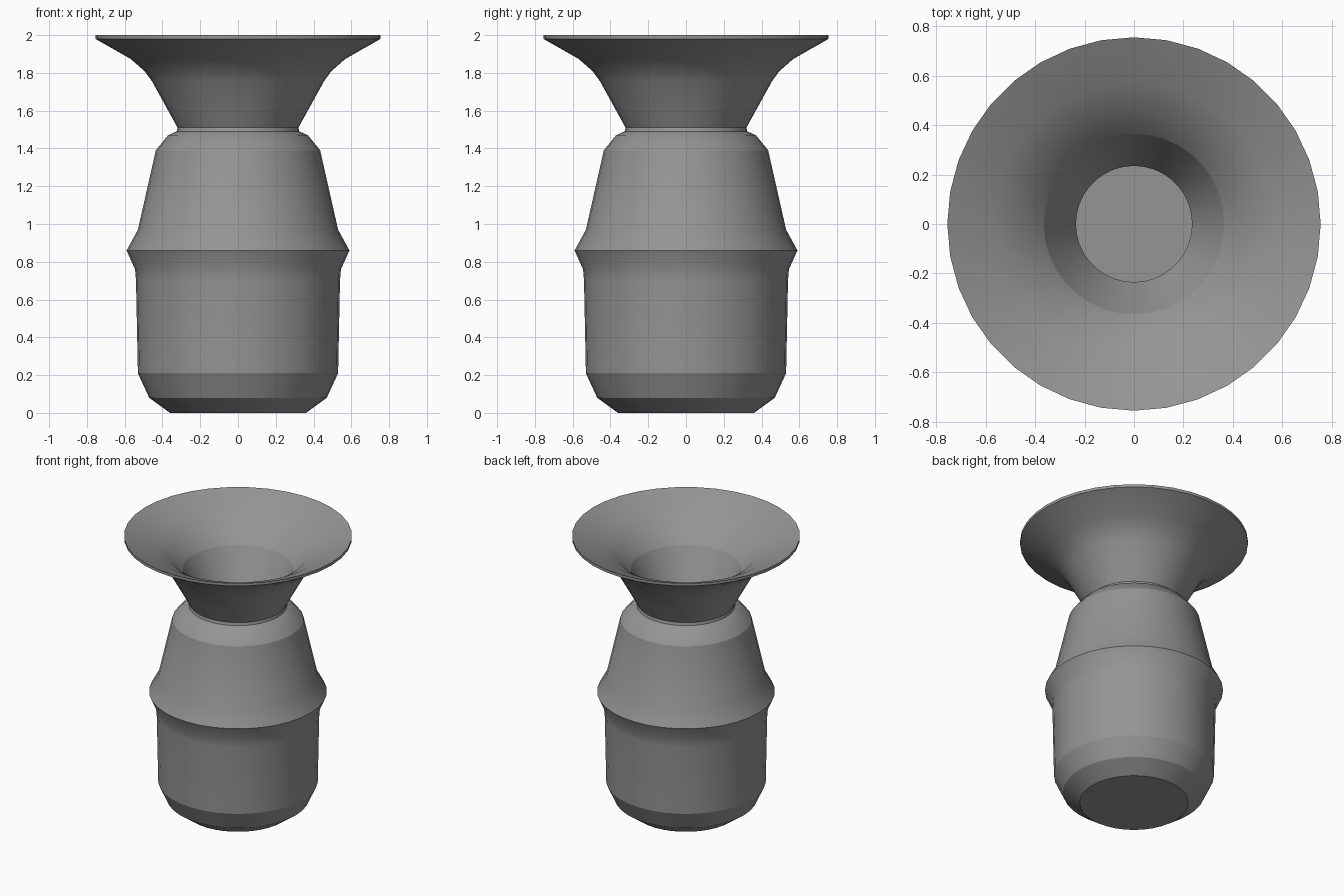
import bpy
import bmesh
from math import tau
from mathutils import Matrix

if "Cube" in bpy.data.objects:
    bpy.data.objects.remove(bpy.data.objects["Cube"])

SIDES = 36


def make_material(name, rgb):
    mat = bpy.data.materials.new(name)
    mat.use_nodes = True
    mat.diffuse_color = (*rgb, 1)
    mat.node_tree.nodes["Principled BSDF"].inputs["Base Color"].default_value = (*rgb, 1)
    return mat


def lathe(name, profile, material):
    """Spin (radius, height, sharp) points round z; the ends are capped flat."""
    bm = bmesh.new()
    rings = []
    for radius, height, _ in profile:
        ring = []
        for i in range(SIDES):
            turn = Matrix.Rotation(tau * i / SIDES, 3, "Z")
            ring.append(bm.verts.new(turn @ Matrix.Translation((radius, 0, height)).translation))
        rings.append(ring)
    for low, high in zip(rings, rings[1:]):
        for i in range(SIDES):
            j = (i + 1) % SIDES
            bm.faces.new((low[i], low[j], high[j], high[i]))
    bm.faces.new(reversed(rings[0]))
    bm.faces.new(rings[-1])
    for face in bm.faces:
        face.smooth = True
    # Crease the rings that read as hard edges
    for ring, point in zip(rings, profile):
        if point[2]:
            for i in range(SIDES):
                bm.edges.get((ring[i], ring[(i + 1) % SIDES])).smooth = False
    mesh = bpy.data.meshes.new(name)
    bm.to_mesh(mesh)
    bm.free()
    mesh.materials.append(material)
    obj = bpy.data.objects.new(name, mesh)
    bpy.context.collection.objects.link(obj)
    return obj


stone = make_material("grey clay", (0.3, 0.3, 0.3))

# Rounded foot, belly, ridge and shoulder
body = [(.36, 0, 1), (.47, .08, 1), (.53, .21, 1), (.54, .7, 0), (.545, .76, 0),
        (.59, .86, 1), (.53, .97, 0), (.435, 1.39, 1), (.37, 1.47, 0), (.325, 1.49, 1)]
# Flared mouth, outside then inside
flare = [(.32, 1.51, 1), (.375, 1.61, 0), (.455, 1.755, 0), (.495, 1.81, 0),
         (.57, 1.875, 0), (.755, 1.98, 1), (.755, 2, 1)]
funnel = [(.57, 1.92, 0), (.45, 1.85, 0), (.365, 1.757, 1), (.235, 1.5, 1)]
# Hollow inside, ending in the floor
hollow = [(.35, 1.36, 0), (.44, .95, 0), (.46, .25, 1), (.3, .08, 1)]

lathe("vase", body + flare + funnel + hollow, stone)
